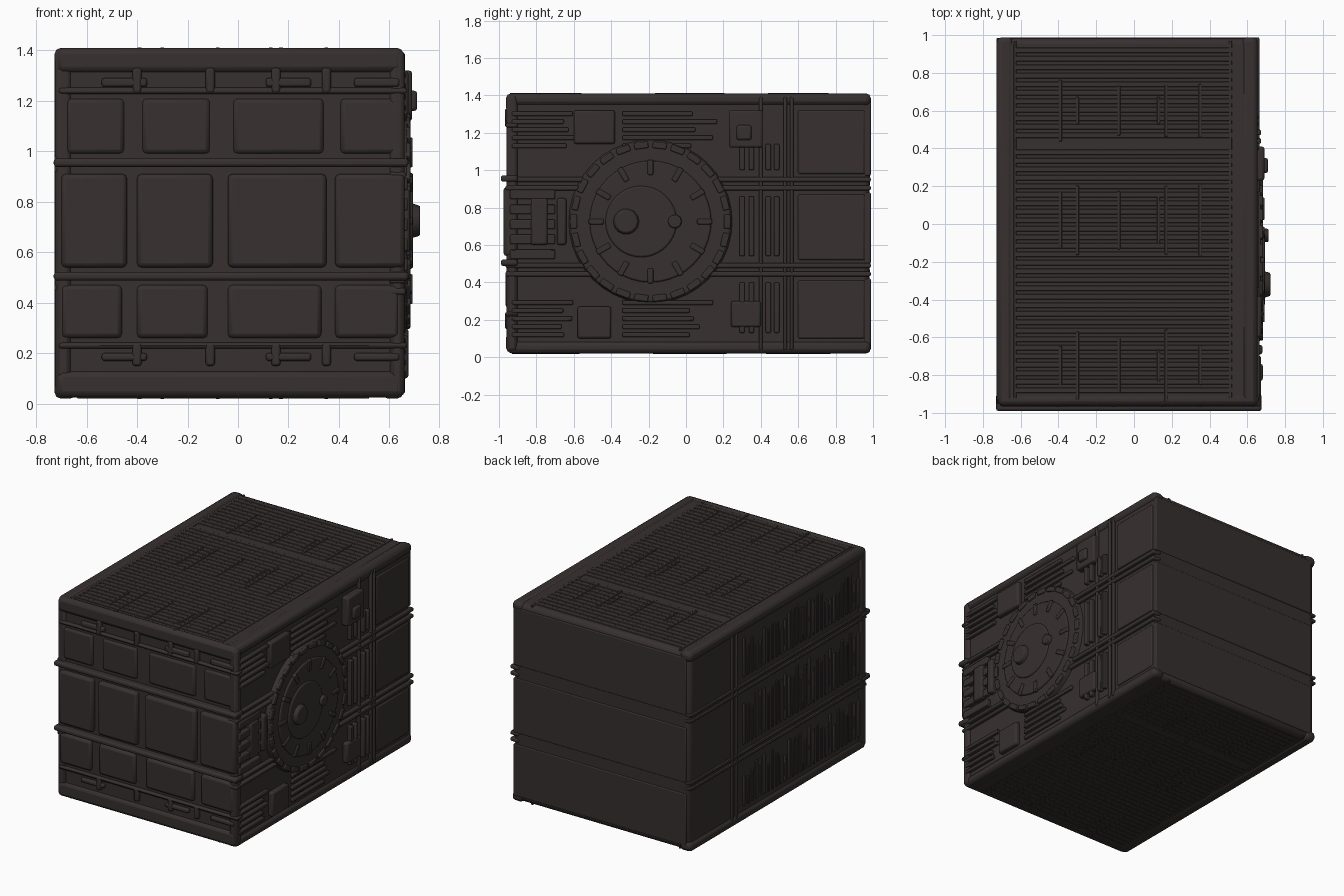
import bpy, bmesh, math, random
from mathutils import Matrix

random.seed(4)
cube = bpy.data.objects.get("Cube")
if cube:
    bpy.data.objects.remove(cube)

mat = bpy.data.materials.new("dark brown stone")
mat.use_nodes = True
colour = (0.038, 0.029, 0.029, 1)
mat.diffuse_color = colour
mat.node_tree.nodes["Principled BSDF"].inputs["Base Color"].default_value = colour


def finish(name, bm, bevel, segments=2):
    mesh = bpy.data.meshes.new(name)
    bm.to_mesh(mesh)
    bm.free()
    ob = bpy.data.objects.new(name, mesh)
    bpy.context.collection.objects.link(ob)
    mesh.materials.append(mat)
    if bevel:
        mod = ob.modifiers.new("soft edges", "BEVEL")
        mod.width, mod.segments = bevel, segments
        mod.limit_method = "ANGLE"
    bpy.ops.object.select_all(action="DESELECT")
    ob.select_set(True)
    bpy.context.view_layer.objects.active = ob
    bpy.ops.object.shade_smooth_by_angle(angle=math.radians(40))
    return ob


def add_box(bm, x, y, z):
    size = [b - a for a, b in (x, y, z)]
    mid = [(a + b) / 2 for a, b in (x, y, z)]
    bmesh.ops.create_cube(bm, size=1, matrix=Matrix.Translation(mid) @ Matrix.Diagonal((*size, 1)))


def boxes(name, items, bevel=0.008):
    bm = bmesh.new()
    for item in items:
        add_box(bm, *item)
    return finish(name, bm, bevel)


def side(y, z, top):        # raised plate on the ornate +x side
    return ((0.6, top), y, z)


def front(x, z, top):       # raised plate on the front
    return (x, (-top, -0.9), z)


def bar(c, half):
    return (c - half, c + half)


# Main block
boxes("main_block", [((-0.715, 0.642), (-0.945, 0.982), (0.025, 1.405))], 0.03)

# Rounded beams along the long edges and ends
boxes("edge_beams", [((0.57, 0.655), (-0.955, 0.988), z) for z in ((0.02, 0.085), (1.345, 1.41))]
      + [((-0.727, -0.64), (-0.95, 0.988), z) for z in ((0.02, 0.09), (1.34, 1.41))], 0.025)
boxes("front_beams", [front((-0.72, 0.655), z, 0.962) for z in ((0.025, 0.13), (1.31, 1.41))], 0.025)
boxes("corner_posts", [((-0.725, -0.66), (-0.955, -0.88), (0.03, 1.4)),
                       ((0.6, 0.66), (-0.96, -0.9), (0.03, 1.4))], 0.02)

# Front: crossing rails, panels and small hanging tabs
boxes("front_rails", [front((-0.73, 0.675), bar(z, 0.017), 0.99) for z in (0.955, 0.505)]
      + [front((-0.71, 0.67), bar(z, 0.012), 0.966) for z in (0.23, 1.24)], 0.012)
panels = []
for a, b in ((-0.7, -0.44), (-0.4, -0.1), (-0.04, 0.35), (0.385, 0.66)):
    panels.append(front((a, b), (0.54, 0.91), 0.976))
    panels.append(front((a + 0.02, b - 0.01), (0.99, 1.21), 0.958))
    panels.append(front((a, b - 0.02), (0.26, 0.47), 0.964))
boxes("front_panels", panels, 0.018)
tabs = []
for x in (-0.4, -0.11, 0.15, 0.35):
    for z in ((0.15, 0.24), (1.23, 1.33)):
        tabs.append(front(bar(x, 0.018), z, 0.968))
for x in (-0.45, 0.2, 0.55):
    tabs.append(front(bar(x, 0.09), (1.255, 1.29), 0.966))
    tabs.append(front(bar(x, 0.09), (0.17, 0.2), 0.966))
boxes("front_tabs", tabs, 0.01)

# Ornate side: divider, horizontal rails and rear panels
boxes("side_rails", [side((-0.965, 0.988), bar(z, 0.013), 0.664) for z in (0.445, 0.49, 0.905, 0.95)]
      + [side(bar(y, 0.01), (0.04, 1.39), 0.662) for y in (0.4, 0.53, 0.565)], 0.008)
boxes("side_rear_panels", [side((0.6, 0.955), z, 0.65)
                           for z in ((0.1, 0.41), (0.52, 0.87), (0.98, 1.32))], 0.008)

# Ornate side: round medallion with rings and an off-centre hub
def disc(bm, radius, top, y=-0.19, z=0.725, tip=0.95, sides=40):
    place = Matrix.Translation(((0.6 + top) / 2, y, z)) @ Matrix.Rotation(math.pi / 2, 4, "Y")
    bmesh.ops.create_cone(bm, cap_ends=True, segments=sides, radius1=radius,
                          radius2=radius * tip, depth=top - 0.6, matrix=place)

bm = bmesh.new()
disc(bm, 0.45, 0.672)
disc(bm, 0.34, 0.684)
disc(bm, 0.22, 0.694, -0.24, tip=0.85)
disc(bm, 0.1, 0.722, -0.32, tip=0.6, sides=14)
disc(bm, 0.05, 0.712, -0.06, tip=0.7, sides=10)
finish("side_medallion", bm, 0.006)

# Ring of small blocks round the medallion
bm = bmesh.new()
count = 26
for i in range(count):
    place = (Matrix.Translation((0.645, -0.19, 0.725)) @ Matrix.Rotation(math.tau * i / count, 4, "X")
             @ Matrix.Translation((0, 0.41, 0)) @ Matrix.Diagonal((0.076, 0.035, 0.075, 1)))
    bmesh.ops.create_cube(bm, size=1, matrix=place)
for i in range(12):
    place = (Matrix.Translation((0.65, -0.19, 0.725)) @ Matrix.Rotation(math.tau * i / 12, 4, "X")
             @ Matrix.Translation((0, 0.29, 0)) @ Matrix.Diagonal((0.084, 0.08, 0.03, 1)))
    bmesh.ops.create_cube(bm, size=1, matrix=place)
finish("medallion_blocks", bm, 0.006)

# Ornate side: stacked strips in the corners, modules and columns
strips = []
for i in range(5):
    for base in (0.12, 1.13):
        z = bar(base + i * 0.043, 0.012)
        strips.append(side((-0.93, -0.62 + random.uniform(-0.05, 0.03)), z, 0.665))
        strips.append(side((-0.34, random.uniform(0.0, 0.18)), z, 0.66))
    strips.append(side((-0.94, -0.7), bar(0.55 + i * 0.08, 0.025), 0.672))
for y in (0.3, 0.35, 0.44, 0.485):
    for z in ((0.13, 0.4), (0.54, 0.86), (1.0, 1.14)):
        strips.append(side(bar(y, 0.014), z, 0.672))
boxes("side_strips", strips, 0.006)
boxes("side_modules", [side((0.23, 0.41), (1.12, 1.32), 0.69), side((0.27, 0.35), (1.16, 1.24), 0.71),
                       side((-0.6, -0.38), (1.14, 1.32), 0.675), side((-0.58, -0.4), (0.1, 0.27), 0.675),
                       side((0.24, 0.4), (0.16, 0.3), 0.675), side((-0.83, -0.74), (0.6, 0.85), 0.682),
                       side((-0.69, -0.64), (0.6, 0.85), 0.68)], 0.012)

# Top and bottom: fine cross ribs, length lines and broken seams
for name, lo, hi in (("top", 1.38, 1.409), ("bottom", 0.021, 0.05)):
    ribs = [((-0.63, 0.52), bar(-0.88 + i * 0.045, 0.014), (lo, hi))
            for i in range(41) if i != 29]
    ribs += [(bar(x, 0.008), (-0.94, 0.97), (lo, hi)) for x in (-0.63, 0.51)]
    for x in (-0.39, -0.3, -0.08, 0.13, 0.17, 0.35):
        for y in (-0.75, 0.02, 0.6):
            length = random.uniform(0.06, 0.2)
            ribs.append((bar(x, 0.008), bar(y, length), (lo - 0.003, hi + 0.003)))
    boxes(name + "_ribs", ribs, 0.003)

# Plain -x side: long lines, upright seam and short ribs
lines = [((-0.727, -0.68), (-0.95, 0.985), bar(z, 0.01)) for z in (0.46, 0.5, 0.93, 0.97)]
lines += [((-0.726, -0.68), bar(y, 0.01), (0.04, 1.39)) for y in (0.47, 0.52)]
for i in range(30):
    y = -0.92 + i * 0.045
    for z in ((0.12, 0.4), (0.55, 0.88), (1.02, 1.3)):
        lines.append(((-0.722, -0.68), bar(y, 0.012), (z[0], z[1] - random.uniform(0, 0.1))))
boxes("left_plain_lines", lines, 0.004)

# Back: shallow horizontal bands
boxes("back_bands", [((-0.69, 0.64), (0.95, 0.988), z)
                     for z in ((0.06, 0.42), (0.5, 0.88), (0.97, 1.37))], 0.006)
